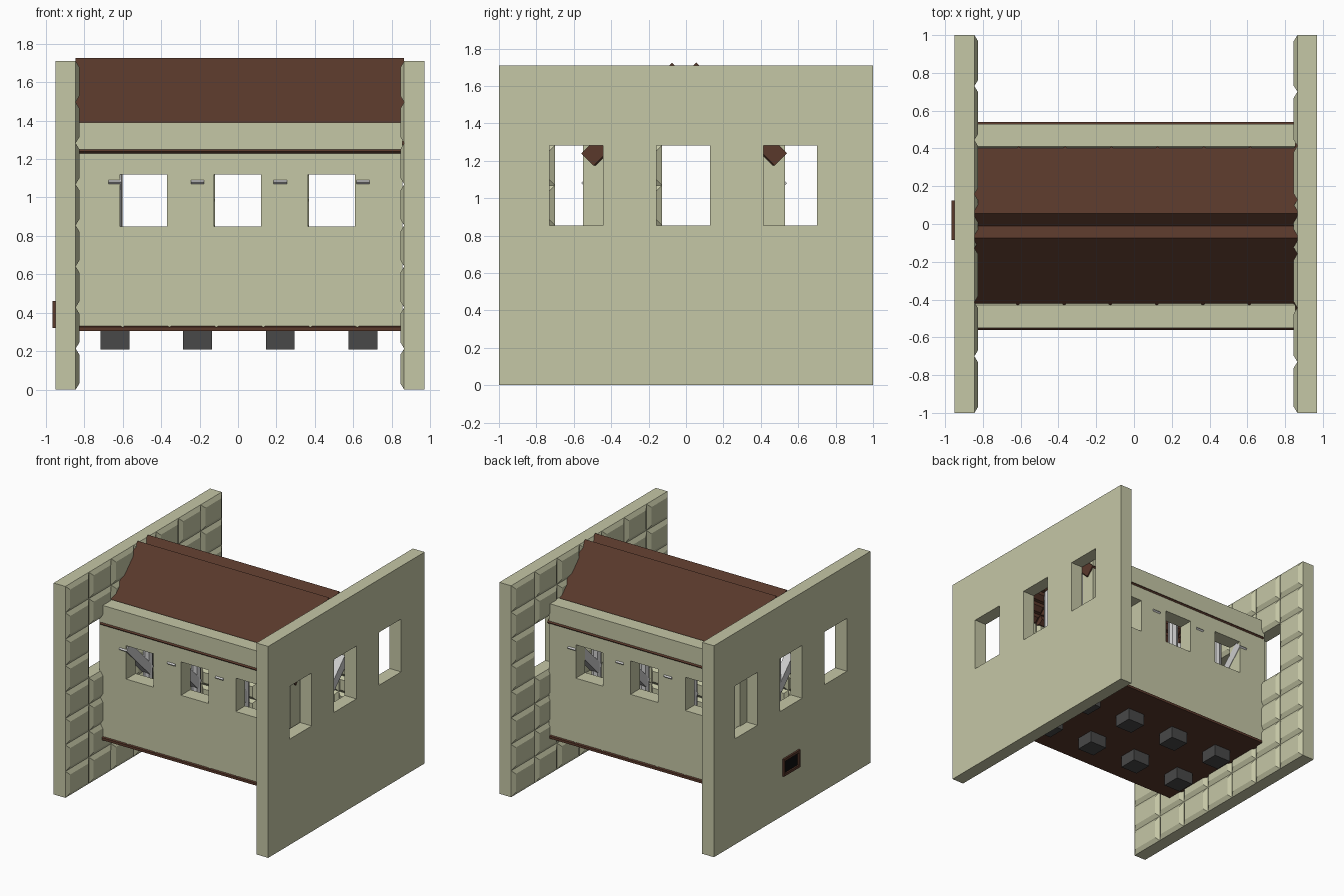
import bpy, bmesh, math
from mathutils import Matrix, Vector

if "Cube" in bpy.data.objects:
    bpy.data.objects.remove(bpy.data.objects["Cube"])


def material(name, rgb):
    m = bpy.data.materials.new(name)
    m.diffuse_color = (*rgb, 1)
    m.use_nodes = True
    m.node_tree.nodes["Principled BSDF"].inputs["Base Color"].default_value = m.diffuse_color
    return m


CREAM = material("cream_plaster", (0.56, 0.57, 0.38))
BROWN = material("brown_wood", (0.1, 0.04, 0.024))
STONE = material("dark_stone", (0.065, 0.065, 0.065))
BLACK = material("soot_black", (0.004, 0.004, 0.004))


def finish(bm, name, mat):
    bmesh.ops.remove_doubles(bm, verts=bm.verts, dist=1e-5)
    bmesh.ops.recalc_face_normals(bm, faces=bm.faces)
    me = bpy.data.meshes.new(name)
    bm.to_mesh(me)
    bm.free()
    ob = bpy.data.objects.new(name, me)
    bpy.context.collection.objects.link(ob)
    if mat:
        me.materials.append(mat)
    return ob


def box(name, center, size, mat=None, tilt=0):
    bm = bmesh.new()
    bmesh.ops.create_cube(bm, size=1, matrix=Matrix.Translation(center)
                          @ Matrix.Rotation(tilt, 4, 'X') @ Matrix.Diagonal((*size, 1)))
    return finish(bm, name, mat)


def splits(lo, hi, n):
    return [lo + (hi - lo) * i / n for i in range(n + 1)]


# Slab with a flat back and a grid of bevelled raised squares on the other side
def panel(name, us, vs, holes, t, h, inset, mat, origin, u, v, n):
    o, u, v, n = (Vector(a) for a in (origin, u, v, n))
    nu, nv = len(us) - 1, len(vs) - 1
    bm = bmesh.new()

    def face(pts):
        bm.faces.new([bm.verts.new(o + u * a + v * b + n * c) for a, b, c in pts])

    def solid(i, j):
        return 0 <= i < nu and 0 <= j < nv and (i, j) not in holes

    for i in range(nu):
        for j in range(nv):
            if not solid(i, j):
                continue
            a, b, c, d = us[i], us[i + 1], vs[j], vs[j + 1]
            base = [(a, c), (b, c), (b, d), (a, d)]
            s = inset
            top = [(a + s, c + s), (b - s, c + s), (b - s, d - s), (a + s, d - s)]
            face([(*p, -t) for p in base])
            face([(*p, h) for p in top])
            near = [(i, j - 1), (i + 1, j), (i, j + 1), (i - 1, j)]
            for k in range(4):
                m = (k + 1) % 4
                face([(*base[k], 0), (*base[m], 0), (*top[m], h), (*top[k], h)])
                if not solid(*near[k]):
                    face([(*base[k], 0), (*base[m], 0), (*base[m], -t), (*base[k], -t)])
    return finish(bm, name, mat)


X, Y, Z = Vector((1, 0, 0)), Vector((0, 1, 0)), Vector((0, 0, 1))
WINDOWS = {(i, j) for i in (1, 3, 5) for j in (4, 5)}

# Large end walls, the left one being the right one turned round
us = [-1] + splits(-0.73, 0.70, 5) + [1]
vs = splits(0, 1.71, 8)
panel("right_end_wall", us, vs, WINDOWS, 0.105, 0.02, 0.033, CREAM, (0.865, 0, 0), Y, Z, -X)
panel("left_end_wall", us, vs, WINDOWS, 0.105, 0.02, 0.033, CREAM, (-0.845, 0, 0), -Y, Z, X)

# Front and back house walls
us = [-0.855] + splits(-0.615, 0.61, 5) + [0.855]
vs = splits(0.31, 1.39, 8)
panel("front_wall", us, vs, WINDOWS, 0.12, 0.02, 0.025, CREAM, (0, -0.43, 0), X, Z, Y)
panel("back_wall", us, vs, WINDOWS, 0.12, 0.02, 0.025, CREAM, (0, 0.41, 0), -X, Z, -Y)

# Floor and two roof slabs whose lower edges poke through the walls as trim
us = splits(-0.845, 0.865, 7)
panel("floor", us, splits(-0.56, 0.54, 8), set(), 0.02, 0.015, 0.025, BROWN,
      (0, 0, 0.325), X, Y, Z)
T, MID = 0.093, -0.01
for side, name in ((-1, "front_roof"), (1, "back_roof")):
    up = Vector((0, -side, 1)).normalized()
    inward = Vector((0, -side, -1)).normalized()
    corner = Vector((0, MID + side * 0.55, 1.24))
    panel(name, us, splits(0, 0.686, 8), set(), T, 0.015, 0.02, BROWN,
          corner + inward * T, X, up, inward)

# Columns with stone footings and diagonal braces reaching through the walls
for x in (-0.64, -0.21, 0.22, 0.65):
    for side in (-1, 1):
        y = MID + side * 0.225
        box("footing", (x, y, 0.29), (0.15, 0.15, 0.16), STONE)
        bm = bmesh.new()
        bmesh.ops.create_cone(bm, cap_ends=True, segments=8, radius1=0.038, radius2=0.038,
                              depth=1.08, matrix=Matrix.Translation((x, y, 0.9)))
        finish(bm, "column", None)
        end_y = MID + side * 0.525
        box("brace", (x, (y + end_y) / 2, 0.955), (0.068, 0.07, 0.3 * math.sqrt(2)),
            None, -side * math.pi / 4)

# Small framed hearth opening on the outside of the left wall
for z in (0.33, 0.45):
    box("hearth_rail", (-0.9, 0.02, z), (0.13, 0.21, 0.02), BROWN)
for y in (-0.075, 0.115):
    box("hearth_post", (-0.9, y, 0.39), (0.13, 0.02, 0.14), BROWN)
box("hearth_inside", (-0.9, 0.02, 0.39), (0.106, 0.18, 0.11), BLACK)
